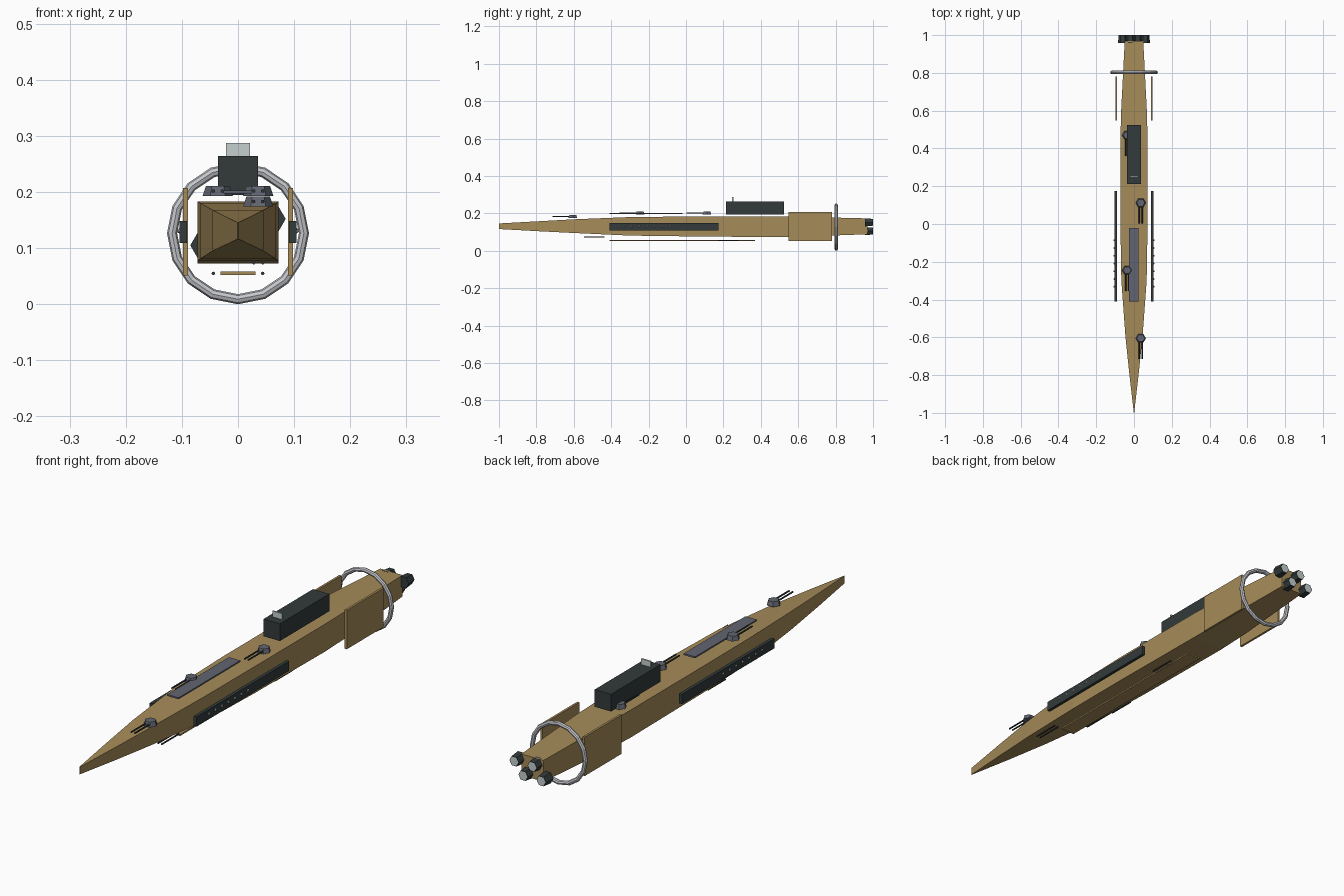
import bpy, bmesh, math
from mathutils import Matrix

cube = bpy.data.objects.get("Cube")
if cube:
    bpy.data.objects.remove(cube)


def material(name, color):
    m = bpy.data.materials.new(name)
    m.use_nodes = True
    m.diffuse_color = (*color, 1)
    m.node_tree.nodes["Principled BSDF"].inputs["Base Color"].default_value = (*color, 1)
    return m


TAN = material("tan hull", (0.38, 0.26, 0.10))
DARK = material("dark plating", (0.033, 0.043, 0.043))
GREY = material("blue grey", (0.12, 0.13, 0.165))
SILVER = material("silver ring", (0.56, 0.57, 0.60))
PALE = material("pale glow", (0.56, 0.62, 0.62))


def finish(name, bm, *mats):
    bmesh.ops.recalc_face_normals(bm, faces=bm.faces)
    mesh = bpy.data.meshes.new(name)
    bm.to_mesh(mesh)
    bm.free()
    for m in mats:
        mesh.materials.append(m)
    ob = bpy.data.objects.new(name, mesh)
    bpy.context.collection.objects.link(ob)
    return ob


def box(name, mat, x, y, z):
    """Box from (min, max) pairs on each axis."""
    bm = bmesh.new()
    bmesh.ops.create_cube(bm, size=1)
    for v in bm.verts:
        for i, (lo, hi) in enumerate((x, y, z)):
            v.co[i] = hi if v.co[i] > 0 else lo
    return finish(name, bm, mat)


def cone(bm, sides, r1, r2, depth, place):
    bmesh.ops.create_cone(bm, cap_ends=True, segments=sides, radius1=r1,
                          radius2=r2, depth=depth, matrix=place)


ALONG_Y = Matrix.Rotation(-math.pi / 2, 4, 'X')
HEX_TURN = Matrix.Rotation(math.pi / 6, 4, 'Z')

# Hull lofted through rectangular sections: y, half width, bottom, top
SECTIONS = [(-1, .001, .116, .146), (-.8, .024, .105, .157), (-.6, .045, .095, .168),
            (-.3, .067, .081, .18), (0, .072, .077, .183), (.45, .072, .073, .183),
            (.6, .068, .075, .182), (.97, .049, .088, .173)]
bm = bmesh.new()
rings = [[bm.verts.new((sx * w, y, z)) for sx, z in ((-1, lo), (1, lo), (1, hi), (-1, hi))]
         for y, w, lo, hi in SECTIONS]
for a, b in zip(rings, rings[1:]):
    for i in range(4):
        j = (i + 1) % 4
        bm.faces.new((a[i], a[j], b[j], b[i]))
bm.faces.new(rings[0])
bm.faces.new(rings[-1])
finish("hull", bm, TAN)

# Deck, keel and bridge
box("deck_plate", GREY, (-.026, .024), (-.41, -.02), (.197, .203))
box("keel_plate", TAN, (-.031, .031), (-.41, .37), (.052, .058))
box("bridge", DARK, (-.036, .036), (.213, .525), (.195, .264))
box("bridge_screen", PALE, (-.021, .021), (.247, .253), (.264, .287))

# Side armour, broadside panels and their lights
for side, s in (("left", 1), ("right", -1)):
    box(side + "_fin", TAN, sorted((s * .089, s * .098)), (.547, .78), (.051, .207))
    box(side + "_broadside", DARK, sorted((s * .091, s * .104)), (-.41, .175), (.109, .148))
    bm = bmesh.new()
    for i in range(7):
        bmesh.ops.create_icosphere(bm, subdivisions=1, radius=.006,
                                   matrix=Matrix.Translation((s * .103, -.332 + i * .041, .131)))
    finish(side + "_lights", bm, PALE)


def barrels(name, x, y, z):
    bm = bmesh.new()
    for dx in (-.008, .008):
        cone(bm, 8, .0032, .0032, .11, Matrix.Translation((x + dx, y - .055, z)) @ ALONG_Y)
    finish(name, bm, DARK)


# Dorsal turrets with twin barrels
for i, (x, y, z) in enumerate([(.036, -.605, .183), (-.036, -.245, .202),
                               (.036, .112, .202), (-.036, .47, .202)]):
    bm = bmesh.new()
    cone(bm, 6, .027, .021, .018, Matrix.Translation((x, y, z)) @ HEX_TURN @ HEX_TURN)
    # Keep corners pointing sideways
    corner = max(bm.verts, key=lambda v: v.co.x)
    if abs(corner.co.y - y) > .005:
        bmesh.ops.rotate(bm, verts=bm.verts, cent=(x, y, z),
                         matrix=Matrix.Rotation(math.pi / 6, 3, 'Z'))
    finish(f"turret_{i + 1}", bm, GREY)
    barrels(f"turret_barrels_{i + 1}", x, y, z)

# Ventral gun pairs
for i, (x, y, z) in enumerate([(.036, -.435, .074), (-.036, -.075, .055), (.036, .28, .055)]):
    barrels(f"keel_barrels_{i + 1}", x, y, z)

# Stern ring
bpy.ops.mesh.primitive_torus_add(major_segments=16, minor_segments=8, major_radius=.1175,
                                 minor_radius=.009, location=(0, .803, .1265),
                                 rotation=(math.pi / 2, 0, 0))
ring = bpy.context.object
ring.name = "stern_ring"
ring.data.materials.append(SILVER)

# Staggered engine nozzles with glowing rear faces
for i in range(4):
    bm = bmesh.new()
    x, z = .06 - i * .04, (.152, .105)[i % 2]
    cone(bm, 6, .025, .021, .042, Matrix.Translation((x, .979, z)) @ ALONG_Y)
    corner = max(bm.verts, key=lambda v: v.co.x)
    if abs(corner.co.z - z) > .005:
        bmesh.ops.rotate(bm, verts=bm.verts, cent=(x, 0, z),
                         matrix=Matrix.Rotation(math.pi / 6, 3, 'Y'))
    bm.normal_update()
    back = max(bm.faces, key=lambda f: f.calc_center_median().y)
    bmesh.ops.inset_region(bm, faces=[back], thickness=.002)
    back.material_index = 1
    finish(f"nozzle_{i + 1}", bm, DARK, PALE)
